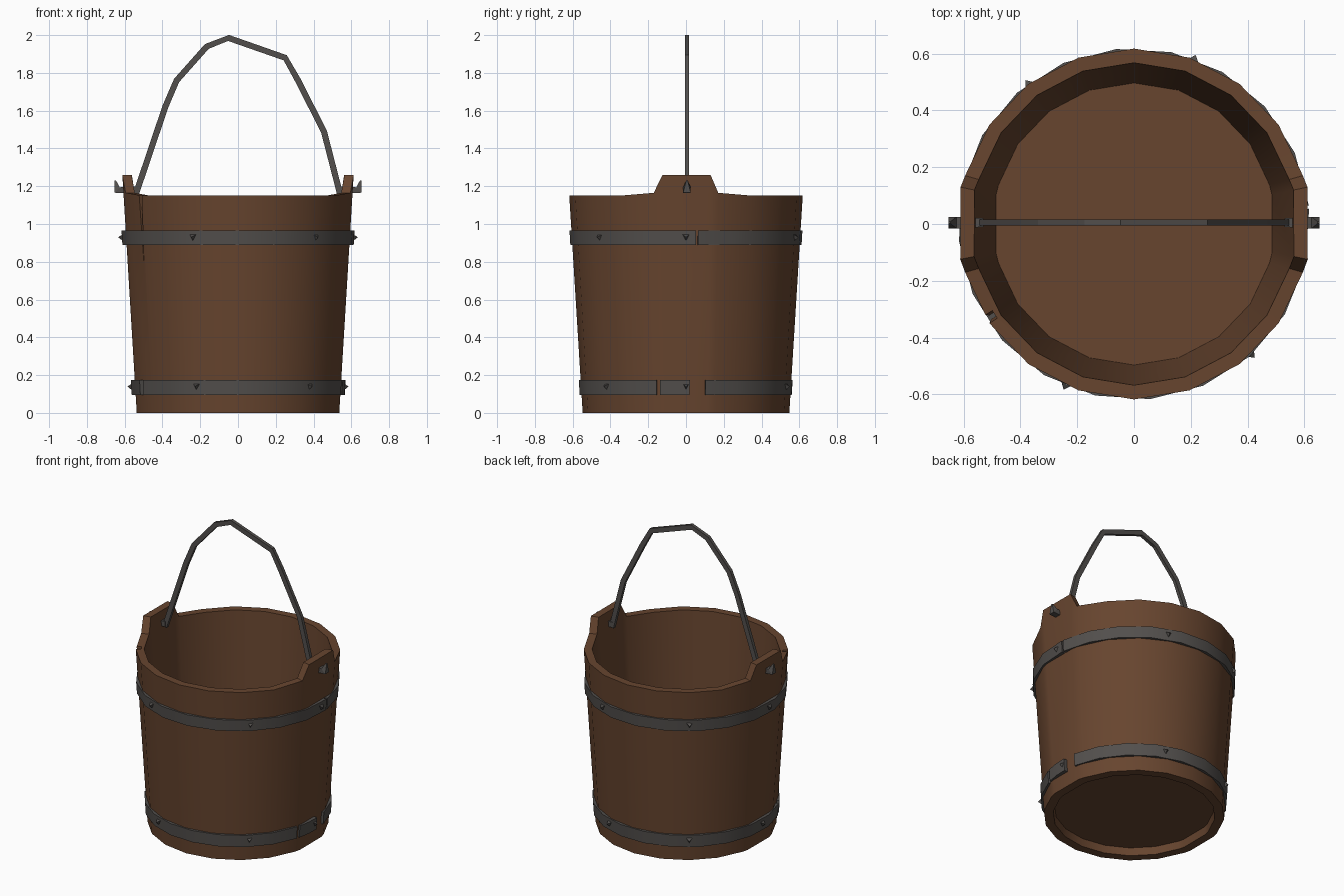
import bpy, bmesh, math
from mathutils import Vector

if "Cube" in bpy.data.objects:
    bpy.data.objects.remove(bpy.data.objects["Cube"])


def material(name, rgb):
    m = bpy.data.materials.new(name)
    m.diffuse_color = (*rgb, 1)
    m.use_nodes = True
    m.node_tree.nodes["Principled BSDF"].inputs["Base Color"].default_value = m.diffuse_color
    return m


WOOD = material("brown wood", (0.135, 0.059, 0.028))
IRON = material("dark iron", (0.085, 0.078, 0.073))


def make_object(name, bm, mat, smooth=None):
    bmesh.ops.recalc_face_normals(bm, faces=bm.faces[:])
    me = bpy.data.meshes.new(name)
    bm.to_mesh(me)
    bm.free()
    ob = bpy.data.objects.new(name, me)
    bpy.context.collection.objects.link(ob)
    me.materials.append(mat)
    bpy.ops.object.select_all(action='DESELECT')
    ob.select_set(True)
    bpy.context.view_layer.objects.active = ob
    if smooth:
        bpy.ops.object.shade_smooth_by_angle(angle=math.radians(smooth))
    return ob


def polar(r, deg, z):
    a = math.radians(deg)
    return Vector((r * math.cos(a), r * math.sin(a), z))


def bridge(bm, a, b, closed=True):
    n = len(a)
    for i in range(n if closed else n - 1):
        j = (i + 1) % n
        bm.faces.new((a[i], a[j], b[j], b[i]))


def wall_radius(z):
    return 0.547 + 0.0617 * z


# Bucket: tapered wall, raised ears on both sides, floor and recessed underside
half = [-11.5, 12] + [16 + 18.5 * i for i in range(9)]
angles = half + [168, 191.5] + [196 + 18.5 * i for i in range(9)]


def rim_height(deg):
    off = abs((deg + 90) % 180 - 90)
    return 1.26 if off < 13 else (1.165 if off < 17 else 1.15)


bm = bmesh.new()
rings = []
for r0, r1, z in ((0.483, 0, 0.05), (0.49, 0, 0), (0.547, 0, 0),
                  (0, 0, None), (0, -0.05, None), (0.497, 0, 0.08)):
    ring = []
    for d in angles:
        h = rim_height(d) if z is None else z
        r = r0 if r0 else wall_radius(h) + r1
        ring.append(bm.verts.new(polar(r, d, h)))
    rings.append(ring)
for a, b in zip(rings, rings[1:]):
    bridge(bm, a, b)
bm.faces.new(rings[0])
bm.faces.new(rings[-1])
bucket = make_object("bucket", bm, WOOD)

# Split in the wall near the left front, cut with a thin wedge
CRACK = -147
bm = bmesh.new()
side = polar(1, CRACK + 90, 0)
ends = []
for r in (0.585, 0.72):
    ends.append([bm.verts.new(polar(r, CRACK, z) + side * s)
                 for s, z in ((-0.018, 1.2), (0.018, 1.2), (0, 0.78))])
bridge(bm, *ends)
bm.faces.new(ends[0])
bm.faces.new(ends[1])
cutter = make_object("crack_cutter", bm, WOOD)
cutter.hide_render = True
mod = bucket.modifiers.new("crack", 'BOOLEAN')
mod.operation = 'DIFFERENCE'
mod.solver = 'EXACT'
mod.object = cutter
bpy.ops.object.select_all(action='DESELECT')
bucket.select_set(True)
bpy.context.view_layer.objects.active = bucket
bpy.ops.object.modifier_apply(modifier=mod.name)
bpy.data.objects.remove(cutter)
bpy.ops.object.shade_smooth_by_angle(angle=math.radians(30))


# Iron hoops, made of arcs with small breaks between them
def hoop(name, z0, z1, arcs):
    bm = bmesh.new()
    for start, end in arcs:
        n = max(2, round((end - start) / 18))
        sections = []
        for i in range(n + 1):
            d = start + (end - start) * i / n
            sections.append([bm.verts.new(polar(wall_radius(z) + o, d, z))
                             for o, z in ((-0.02, z0), (0.013, z0), (0.013, z1), (-0.02, z1))])
        for a, b in zip(sections, sections[1:]):
            bridge(bm, a, b)
        bm.faces.new(sections[0])
        bm.faces.new(sections[-1])
    make_object(name, bm, IRON, 30)


hoop("upper_hoop", 0.89, 0.965, [(6, 365)])
hoop("lower_hoop", 0.095, 0.175, [(10.5, 204), (208, 344), (346, 362)])


# Pointed nails on the hoops
bm = bmesh.new()
for z in (0.93, 0.14):
    for d in (0, 70, 127, 180, 247, 312):
        c = polar(wall_radius(z) + 0.008, d, z)
        side = polar(1, d + 90, 0)
        base = [bm.verts.new(c + side * s + Vector((0, 0, h)))
                for s, h in ((-0.018, 0.014), (0.018, 0.014), (0, -0.018))]
        tip = bm.verts.new(polar(wall_radius(z) + 0.03, d, z))
        bm.faces.new(base)
        for i in range(3):
            bm.faces.new((base[i], base[(i + 1) % 3], tip))
make_object("hoop_nails", bm, IRON)


# Flat iron strip swept along a path in the x-z plane: (x, z, width, depth)
def strip(name, path):
    bm = bmesh.new()
    sections = []
    for i, (x, z, w, dep) in enumerate(path):
        p, q = path[max(i - 1, 0)], path[min(i + 1, len(path) - 1)]
        t = Vector((q[0] - p[0], 0, q[1] - p[1])).normalized()
        nrm = Vector((-t.z, 0, t.x))
        c = Vector((x, 0.005, z))
        sections.append([bm.verts.new(c + nrm * a * w / 2 + Vector((0, b * dep / 2, 0)))
                         for a, b in ((-1, -1), (1, -1), (1, 1), (-1, 1))])
    for a, b in zip(sections, sections[1:]):
        bridge(bm, a, b)
    bm.faces.new(sections[0])
    bm.faces.new(sections[-1])
    make_object(name, bm, IRON)


# Bail handle
points = [(-0.54, 1.16), (-0.385, 1.62), (-0.325, 1.76), (-0.165, 1.94), (-0.05, 1.985),
          (0.25, 1.88), (0.315, 1.765), (0.455, 1.49), (0.54, 1.16)]
strip("handle", [(x, z, 0.032, 0.022) for x, z in points])

# Hooked ends passing through the ears
for s, name in ((-1, "left_hook"), (1, "right_hook")):
    strip(name, [(s * 0.53, 1.18, 0.035, 0.03), (s * 0.60, 1.18, 0.035, 0.04),
                 (s * 0.64, 1.18, 0.04, 0.04), (s * 0.65, 1.23, 0.008, 0.008)])
